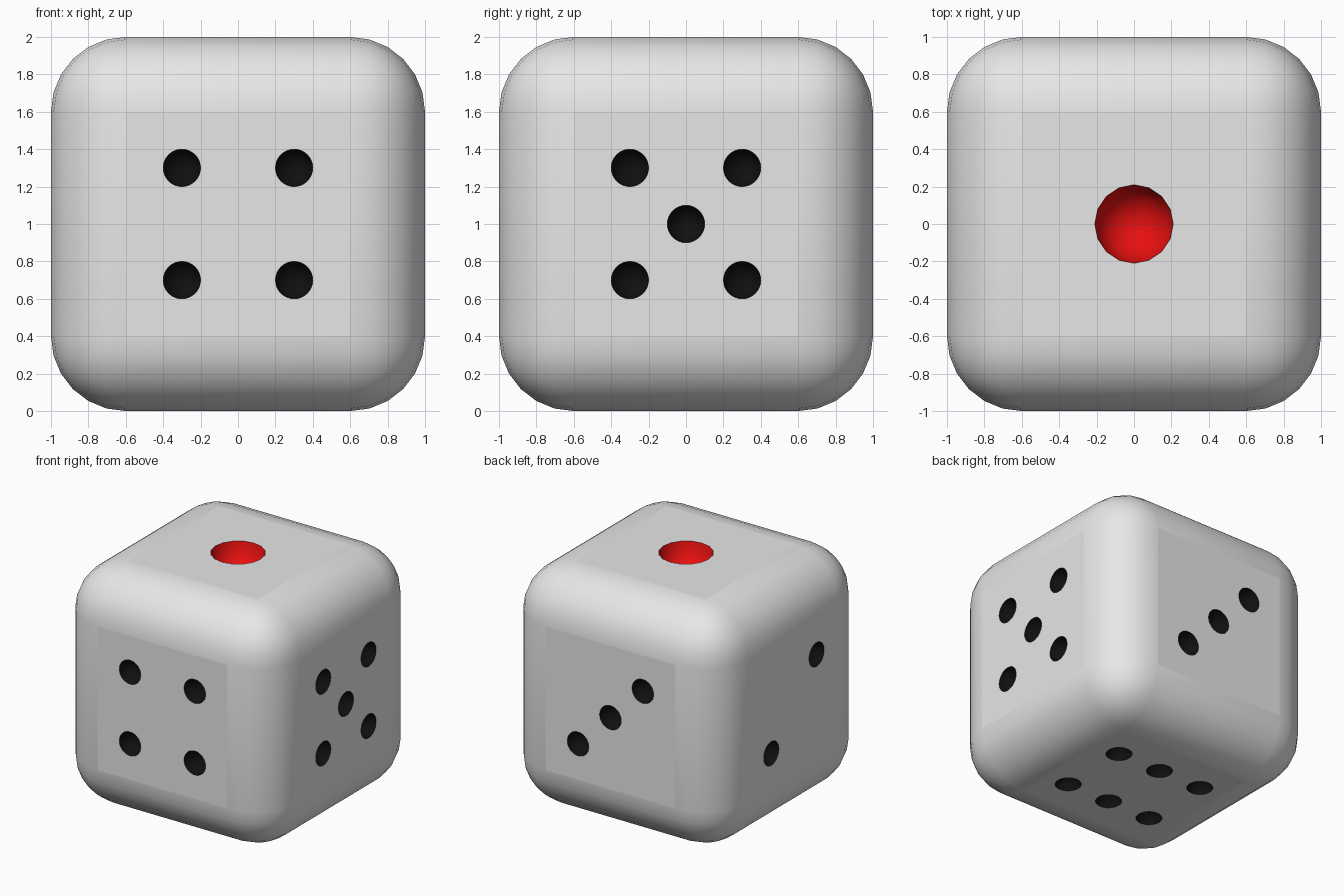
import bpy, bmesh, math
from mathutils import Vector, Matrix

if "Cube" in bpy.data.objects:
    bpy.data.objects.remove(bpy.data.objects["Cube"])


def material(name, rgb):
    m = bpy.data.materials.new(name)
    m.diffuse_color = (*rgb, 1)
    m.use_nodes = True
    m.node_tree.nodes["Principled BSDF"].inputs["Base Color"].default_value = m.diffuse_color
    return m


WHITE = material("white", (0.8, 0.8, 0.8))
BLACK = material("black", (0.005, 0.005, 0.005))
RED = material("red", (0.8, 0.005, 0.005))


def add_object(name, bm, mat):
    me = bpy.data.meshes.new(name)
    bm.to_mesh(me)
    bm.free()
    me.materials.append(mat)
    ob = bpy.data.objects.new(name, me)
    bpy.context.collection.objects.link(ob)
    return ob


# rounded cube body
bm = bmesh.new()
bmesh.ops.create_cube(bm, size=2, matrix=Matrix.Translation((0, 0, 1)))
bmesh.ops.bevel(bm, geom=bm.edges[:], offset=0.4, segments=6,
                profile=0.5, affect='EDGES')
body = add_object("die_body", bm, WHITE)
body.data.materials.append(BLACK)
body.data.materials.append(RED)


# spherical cutters for the pips, pole along the face normal
def pip_cutter(name, pips, radius, segs, mat):
    bm = bmesh.new()
    for pos, normal in pips:
        n = Vector(normal)
        rot = n.to_track_quat('Z', 'Y').to_matrix().to_4x4()
        loc = Vector(pos) + n * 0.002
        bmesh.ops.create_uvsphere(bm, u_segments=segs, v_segments=segs // 2,
                                  radius=radius,
                                  matrix=Matrix.Translation(loc) @ rot)
    ob = add_object(name, bm, mat)
    ob.hide_render = True
    return ob


S = 0.3
signs = (-1, 1)
four = [(a * S, b * S) for a in signs for b in signs]
black_pips = []
black_pips += [((u, -1, 1 + v), (0, -1, 0)) for u, v in four]                   # front: 4
black_pips += [((1, u, 1 + v), (1, 0, 0)) for u, v in four + [(0, 0)]]          # right: 5
black_pips += [((-k * S, 1, 1 + k * S), (0, 1, 0)) for k in (-1, 0, 1)]         # back: 3
black_pips += [((-1, -k * S, 1 + k * S), (-1, 0, 0)) for k in signs]            # left: 2
black_pips += [((k * 0.4, s * S, 0), (0, 0, -1)) for k in (-1, 0, 1) for s in signs]  # bottom: 6
cutters = [
    pip_cutter("black_pip_cutter", black_pips, 0.1, 32, BLACK),
    pip_cutter("red_pip_cutter", [((0, 0, 2), (0, 0, 1))], 0.21, 16, RED),
]

# carve the dimples, keeping each cutter's colour
bpy.context.view_layer.objects.active = body
for ob in bpy.context.selected_objects:
    ob.select_set(False)
body.select_set(True)
for c in cutters:
    mod = body.modifiers.new("carve", 'BOOLEAN')
    mod.operation = 'DIFFERENCE'
    mod.solver = 'EXACT'
    mod.material_mode = 'TRANSFER'
    mod.object = c
    bpy.ops.object.modifier_apply(modifier=mod.name)
for c in cutters:
    bpy.data.objects.remove(c, do_unlink=True)

# smooth rounding and dimples, flat main faces
bpy.ops.object.shade_smooth_by_angle(angle=math.radians(35))
for p in body.data.polygons:
    if max(abs(x) for x in p.normal) > 0.9999:
        p.use_smooth = False
